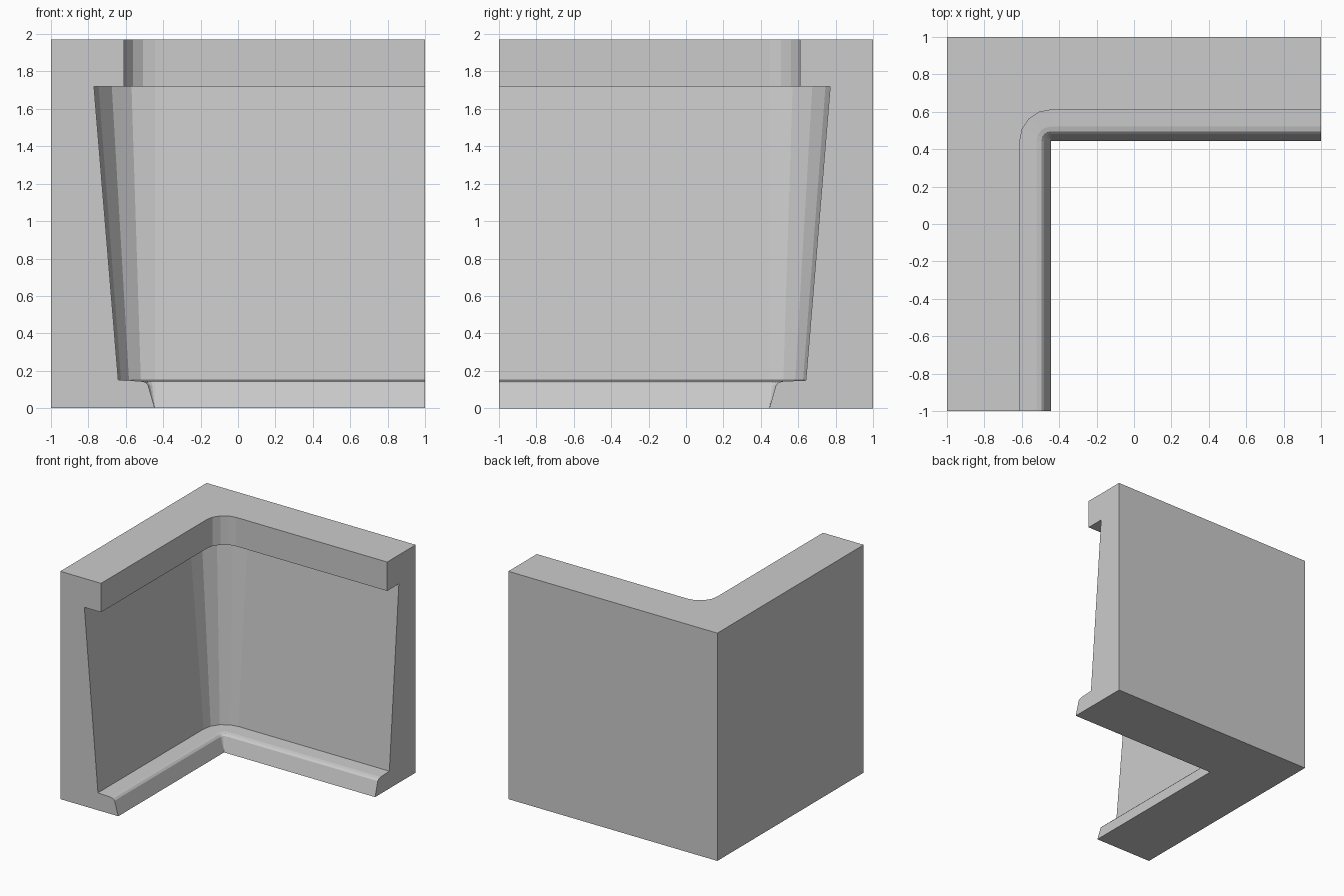
import bpy, bmesh, math

if "Cube" in bpy.data.objects:
    bpy.data.objects.remove(bpy.data.objects["Cube"])

C = 0.445          # distance of the inner corner's arc centre from the axes
H = 1.97           # wall height
SEGS = 4           # facets in the rounded inner corner

# inner wall profile: (distance back from the sill edge, height)
sill = [(0, 0), (0.026, 0.09), (0.036, 0.124), (0.05, 0.139), (0.075, 0.145), (0.195, 0.15)]
wall_and_lip = [(0.325, 1.72), (0.165, 1.72), (0.165, H)]
profile = sill + wall_and_lip

# stations along the L: left wall end, corner arc, right wall end
stations = [((-C, -1), math.pi)]
stations += [((-C, C), math.pi - math.pi / 2 * i / SEGS) for i in range(SEGS + 1)]
stations += [((1, C), math.pi / 2)]

bm = bmesh.new()
rows = [[bm.verts.new((x + r * math.cos(a), y + r * math.sin(a), z)) for r, z in profile]
        for (x, y), a in stations]

# inner surface
for a, b in zip(rows, rows[1:]):
    for i in range(len(profile) - 1):
        bm.faces.new((a[i], a[i + 1], b[i + 1], b[i]))

# outer walls
corners = [(-1, -1), (-1, 1), (1, 1)]
low = [bm.verts.new((x, y, 0)) for x, y in corners]
high = [bm.verts.new((x, y, H)) for x, y in corners]
for i in range(2):
    bm.faces.new((low[i], low[i + 1], high[i + 1], high[i]))

# end caps, top and bottom
bm.faces.new(rows[0] + [high[0], low[0]])
bm.faces.new(rows[-1] + [high[2], low[2]])
bm.faces.new([r[-1] for r in rows] + high[::-1])
bm.faces.new([r[0] for r in rows] + low[::-1])

# weld the sharp foot of the sill corner
bmesh.ops.remove_doubles(bm, verts=bm.verts[:], dist=1e-5)
bmesh.ops.recalc_face_normals(bm, faces=bm.faces[:])

mesh = bpy.data.meshes.new("corner_wall")
bm.to_mesh(mesh)
bm.free()
obj = bpy.data.objects.new("corner_wall", mesh)
bpy.context.collection.objects.link(obj)
